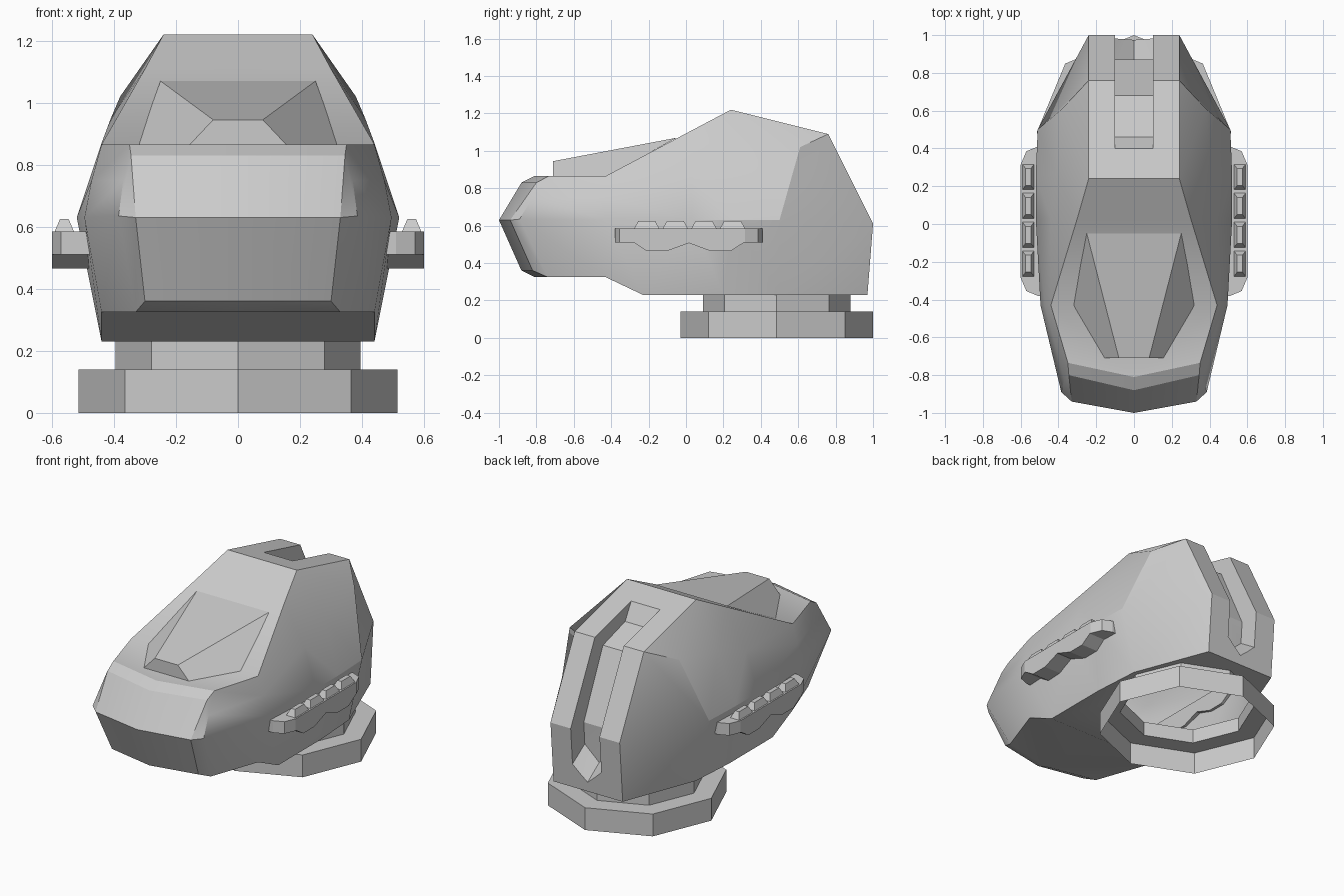
import bpy, bmesh
from math import sin, cos, pi, radians

if "Cube" in bpy.data.objects:
    bpy.data.objects.remove(bpy.data.objects["Cube"])


def finish(bm, name, smooth=None):
    bmesh.ops.remove_doubles(bm, verts=bm.verts, dist=0.0005)
    bmesh.ops.recalc_face_normals(bm, faces=bm.faces)
    me = bpy.data.meshes.new(name)
    bm.to_mesh(me)
    bm.free()
    ob = bpy.data.objects.new(name, me)
    bpy.context.collection.objects.link(ob)
    if smooth:
        shade(ob, smooth)
    return ob


def shade(ob, angle):
    bpy.ops.object.select_all(action='DESELECT')
    ob.select_set(True)
    bpy.context.view_layer.objects.active = ob
    bpy.ops.object.shade_smooth_by_angle(angle=radians(angle))


def face(bm, pts):
    bm.faces.new([bm.verts.new(p) for p in pts])


def both(bm, pts):
    face(bm, pts)
    face(bm, [(-x, y, z) for x, y, z in pts])


def loft(bm, rings):
    for a, b in zip(rings, rings[1:]):
        for i in range(len(a)):
            j = (i + 1) % len(a)
            face(bm, [a[i], a[j], b[j], b[i]])
    face(bm, rings[0])
    face(bm, rings[-1])


def mid(p):
    return (0, p[1], p[2])


def octagon(r, z):
    return [(r * sin(i * pi / 4), NECK_Y + r * cos(i * pi / 4), z) for i in range(8)]


NECK_Y = 0.485

# Head: right half as rows running front to back, mirrored
top = [(.35, -.735, .865), (.44, -.43, .865), (.30, .03, 1.109), (.24, .24, 1.22), (.24, .76, 1.09)]
upper = [(.37, -.82, .75), (.472, -.43, .75), (.44, .03, .87), (.41, .27, .95), (.38, .61, 1.02)]
side = [(.385, -.89, .635), (.495, -.43, .63), (.52, .03, .63), (.52, .25, .63), (.51, .5, .63)]
low = [(.33, -.74, .325), (.44, -.43, .325), (.44, -.23, .23), (.44, .2, .23), (.42, .5, .23)]
back_mid, back_low = (.24, 1, .61), (.24, .97, .23)

bm = bmesh.new()
for i in range(4):
    for a, b in ((top, upper), (upper, side), (side, low)):
        both(bm, [a[i], a[i + 1], b[i + 1], b[i]])
    both(bm, [mid(top[i]) if i else (0, -.81, .865), top[i], top[i + 1], mid(top[i + 1])])
for i in range(2):
    both(bm, [mid(low[i]) if i else (0, -.81, .325), low[i], low[i + 1], mid(low[i + 1])])
# Back of the head
both(bm, [top[4], upper[4], side[4], back_mid])
both(bm, [back_mid, side[4], low[4], back_low])
both(bm, [mid(top[4]), top[4], back_mid, mid(back_mid)])
both(bm, [mid(back_mid), back_mid, back_low, mid(back_low)])
# Front panels
centre = [(0, -.81, .865), (0, -.88, .83), (0, -1, .63), (0, -.88, .36), (0, -.81, .325)]
edge = [top[0], (.345, -.80, .83), (.33, -.94, .63), (.30, -.82, .36), low[0]]
for i in range(4):
    both(bm, [centre[i], edge[i], edge[i + 1], centre[i + 1]])
both(bm, [top[0], upper[0], edge[1]])
both(bm, [edge[1], upper[0], side[0], edge[2]])
both(bm, [edge[2], side[0], low[0], edge[3]])
# Underside with neck opening (capped until the groove is cut)
hole = [(max(x, 0) if abs(x) > 1e-5 else 0, y, z) for x, y, z in octagon(.395, .23)[:5]]
both(bm, [mid(low[2])] + low[2:] + [back_low, mid(back_low)] + hole)
both(bm, hole)
head = finish(bm, "head")

# Groove cutter: V ended channel following crown and back
surface = [(.40, 1.18), (.76, 1.09), (1.0, .61), (.982, .38)]
floor = [(.46, 1.075), (.68, 1.01), (.87, .60), (.86, .46)]
tip_s = {0: (.30, 1.205), 3: (.975, .29)}
tip_f = {0: (.37, 1.10), 3: (.86, .37)}
rings = []
for i in range(4):
    s, f = surface[i], floor[i]
    cs, cf = tip_s.get(i, s), tip_f.get(i, f)
    o = [2 * s[k] - f[k] for k in (0, 1)]
    co = [2 * cs[k] - cf[k] for k in (0, 1)]
    rings.append([(-.1, *o), (0, *co), (.1, *o), (.1, *f), (0, *cf), (-.1, *f)])
bm = bmesh.new()
loft(bm, rings)
bmesh.ops.triangulate(bm, faces=bm.faces)
cutter = finish(bm, "groove_cutter")
mod = head.modifiers.new("groove", 'BOOLEAN')
mod.operation = 'DIFFERENCE'
mod.solver = 'EXACT'
mod.object = cutter
bpy.context.view_layer.objects.active = head
bpy.ops.object.modifier_apply(modifier="groove")
bpy.data.objects.remove(cutter)

# Open the neck hole
bm = bmesh.new()
bm.from_mesh(head.data)
cap = []
for f in bm.faces:
    if all(abs(v.co.z - .23) < .002 and v.co.x ** 2 + (v.co.y - NECK_Y) ** 2 < .16 for v in f.verts):
        cap.append(f)
bmesh.ops.delete(bm, geom=cap, context='FACES')
bm.to_mesh(head.data)
bm.free()
shade(head, 28)

# Raised brow wedge on the forehead
bm = bmesh.new()
fi, bi, fo, bo = (.08, -.71, .945), (.25, -.05, 1.07), (.16, -.71, .86), (.325, -.43, .86)
both(bm, [fi, bi, mid(bi), mid(fi)])
both(bm, [fi, fo, bo, bi])
both(bm, [fi, fo, mid(fo), mid(fi)])
finish(bm, "brow_wedge")

# Neck collar: open eight sided shell
bm = bmesh.new()
levels = [octagon(r, z) for r, z in ((.515, 0), (.515, .14), (.395, .14), (.395, .23))]
for a, b in zip(levels, levels[1:]):
    for i in range(8):
        j = (i + 1) % 8
        face(bm, [a[i], a[j], b[j], b[i]])
finish(bm, "neck_collar")

# Side rails with scalloped underside and a row of teeth
under = [(-.28, .51), (-.21, .465), (-.10, .465), (.015, .507), (.13, .465), (.24, .465), (.31, .51)]
for sx, label in ((1, "right"), (-1, "left")):
    bm = bmesh.new()
    rings = []
    for x, half in ((.47, .395), (.51, .395), (.57, .37), (.60, .30)):
        a, b = .015 - half, .015 + half
        prof = [(a, .585), (a, .51)] + under[0:7] + [(b, .51), (b, .585)]
        prof = [(max(a, min(b, y)), z) for y, z in prof]
        rings.append([(sx * x, y, z) for y, z in prof])
    loft(bm, rings)
    finish(bm, "side_rail_" + label)
    for n in range(4):
        y = -.21 + n * .153
        bm = bmesh.new()
        loft(bm, [[(sx * (.56 + dx * w), y + dy * l, z) for dx, dy in ((-1, -1), (1, -1), (1, 1), (-1, 1))]
                  for w, l, z in ((.033, .07, .58), (.014, .045, .625))])
        finish(bm, f"rail_tooth_{label}_{n + 1}")
